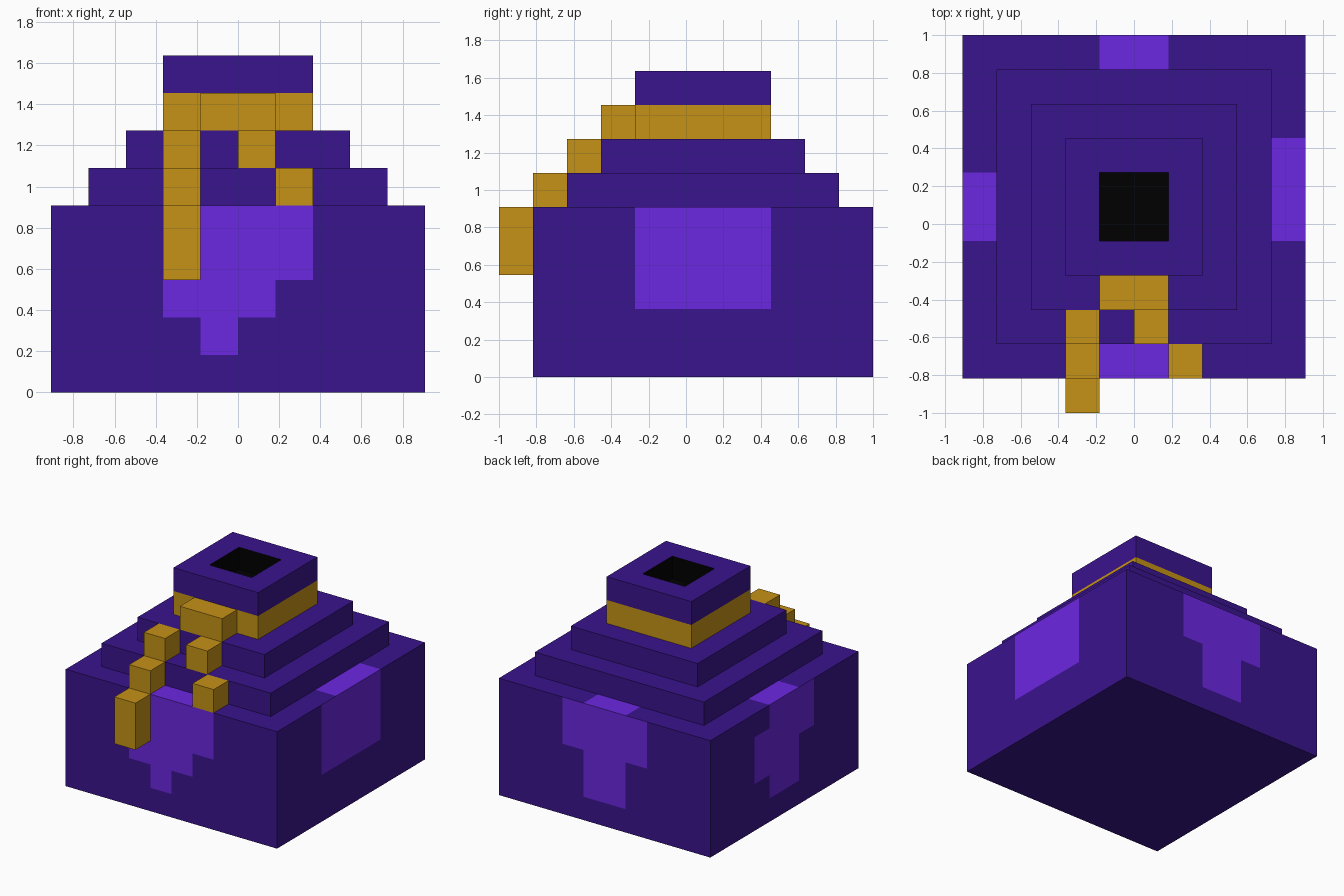
import bpy
import bmesh
import math
from mathutils import Vector

U = 2 / 11                        # size of one building block
SHIFT = Vector((0, 0.5 * U, 0))   # the stepped body sits behind the front trim

if "Cube" in bpy.data.objects:
    bpy.data.objects.remove(bpy.data.objects["Cube"], do_unlink=True)


def make_material(name, rgb):
    mat = bpy.data.materials.new(name)
    mat.use_nodes = True
    colour = (*rgb, 1)
    mat.diffuse_color = colour
    mat.node_tree.nodes["Principled BSDF"].inputs["Base Color"].default_value = colour
    return mat


PURPLE = make_material("deep purple", (0.042, 0.007, 0.27))
VIOLET = make_material("bright violet", (0.148, 0.02, 0.75))
GOLD = make_material("gold", (0.56, 0.287, 0.008))
BLACK = make_material("black", (0, 0, 0))


def box_mesh(low, high):
    """Box between two corners, measured in blocks."""
    bm = bmesh.new()
    bmesh.ops.create_cube(bm, size=1)
    low, high = Vector(low), Vector(high)
    for v in bm.verts:
        v.co = Vector(l + (c + 0.5) * (h - l) for l, h, c in zip(low, high, v.co))
    bm.normal_update()
    return bm


def finish(name, bm, *materials):
    for v in bm.verts:
        v.co = v.co * U + SHIFT
    mesh = bpy.data.meshes.new(name)
    bm.to_mesh(mesh)
    bm.free()
    for mat in materials:
        mesh.materials.append(mat)
    obj = bpy.data.objects.new(name, mesh)
    bpy.context.collection.objects.link(obj)


def tier(half, bottom, top):
    return box_mesh((-half, -half, bottom), (half, half, top))


# Base block: cut into cells so the drips are part of its surface
# Each side maps a column to the height range covered by its drip
DRIPS = {
    "front": {-2: (2, 5), -1: (1, 5), 0: (2, 5), 1: (3, 5)},
    "back": {-2: (3, 5), -1: (1, 5), 0: (1, 5), 1: (3, 5)},
    "plus_x": {c: (2, 5) for c in range(-2, 2)},
    "minus_x": {-2: (3, 5), -1: (1, 5), 0: (1, 5), 1: (2, 4)},
}


def is_drip(face):
    c, n = face.calc_center_median(), face.normal
    if n.z > 0.5:
        if abs(c.y) > 4:
            return abs(c.x) < 1
        if c.x > 4:
            return -1 < c.y < 2
        return c.x < -4 and abs(c.y) < 1
    if abs(n.y) > 0.5:
        side, along = ("back" if n.y > 0 else "front"), c.x
    elif abs(n.x) > 0.5:
        side, along = ("plus_x" if n.x > 0 else "minus_x"), c.y
    else:
        return False
    low, high = DRIPS[side].get(math.floor(along), (0, 0))
    return low < c.z < high


bm = tier(5, 0, 5)
for axis in range(3):
    normal = Vector((0, 0, 0))
    normal[axis] = 1
    for step in range(1 if axis == 2 else -4, 5):
        bmesh.ops.bisect_plane(bm, geom=bm.verts[:] + bm.edges[:] + bm.faces[:],
                               plane_co=normal * step, plane_no=normal)
bm.normal_update()
for face in bm.faces:
    face.material_index = int(is_drip(face))
bmesh.ops.dissolve_limit(bm, angle_limit=0.01, verts=bm.verts[:],
                         edges=bm.edges[:], delimit={"MATERIAL"})
finish("base_block", bm, PURPLE, VIOLET)

# Stepped tiers and the gold band
finish("lower_step", tier(4, 5, 6), PURPLE)
finish("upper_step", tier(3, 6, 7), PURPLE)
finish("gold_band", tier(2, 7, 8), GOLD)

# Neck with a dark square opening
bm = tier(2, 8, 9)
top = max(bm.faces, key=lambda f: f.normal.z)
bmesh.ops.inset_region(bm, faces=[top], thickness=1, use_even_offset=True)
walls = bmesh.ops.extrude_face_region(bm, geom=[top])["geom"]
floor_verts = [g for g in walls if isinstance(g, bmesh.types.BMVert)]
floor = next(g for g in walls if isinstance(g, bmesh.types.BMFace))
if top.is_valid:
    bmesh.ops.delete(bm, geom=[top], context="FACES_ONLY")
bmesh.ops.translate(bm, verts=floor_verts, vec=(0, 0, -0.95))
for face in {f for v in floor.verts for f in v.link_faces}:
    face.material_index = 1
bmesh.ops.recalc_face_normals(bm, faces=bm.faces[:])
finish("neck", bm, PURPLE, BLACK)

# Gold cord hanging down the front steps
CORD = {
    "cord_knot": ((-1, -3, 7), (1, -2, 8)),
    "long_cord_top": ((-2, -4, 6), (-1, -3, 7)),
    "long_cord_middle": ((-2, -5, 5), (-1, -4, 6)),
    "long_cord_end": ((-2, -6, 3), (-1, -5, 5)),
    "short_cord_top": ((0, -4, 6), (1, -3, 7)),
    "short_cord_end": ((1, -5, 5), (2, -4, 6)),
}
for name, (low, high) in CORD.items():
    finish(name, box_mesh(low, high), GOLD)
